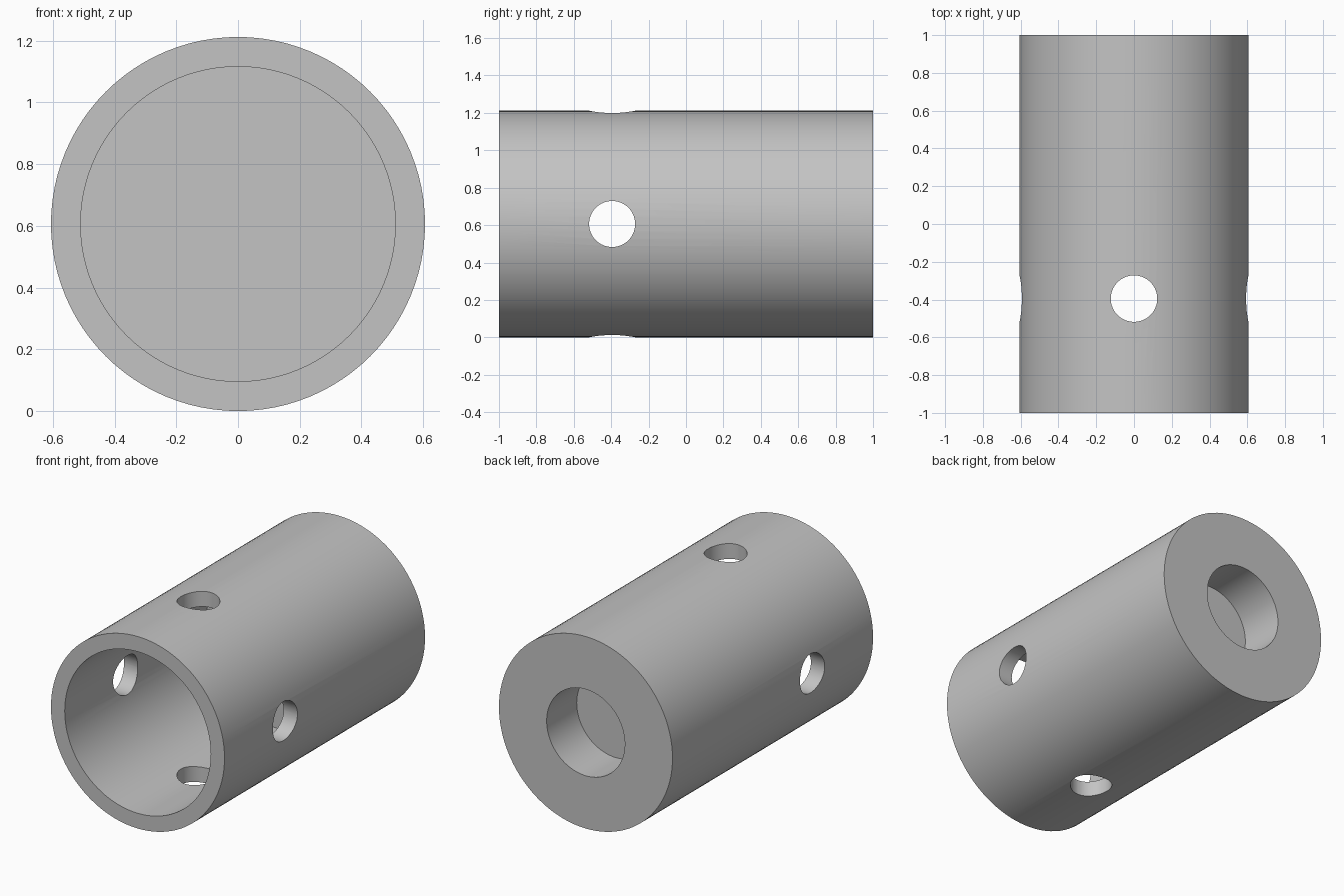
import bpy, bmesh, math
from mathutils import Matrix, Vector

cube = bpy.data.objects.get("Cube")
if cube:
    bpy.data.objects.remove(cube)

R = 0.606            # outer radius, also the height of the axis
BORE = 0.51          # front bore radius
SOCKET = 0.273       # rear socket radius
BORE_END, SOCKET_END = 0.4, 0.7
HOLE_Y, HOLE_R = -0.395, 0.123

grey = bpy.data.materials.new("plain grey")
grey.use_nodes = True
colour = (0.55, 0.55, 0.55, 1)
grey.diffuse_color = colour
grey.node_tree.nodes["Principled BSDF"].inputs["Base Color"].default_value = colour


def make_object(name, bm):
    bmesh.ops.recalc_face_normals(bm, faces=bm.faces)
    mesh = bpy.data.meshes.new(name)
    bm.to_mesh(mesh)
    bm.free()
    mesh.materials.append(grey)
    obj = bpy.data.objects.new(name, mesh)
    bpy.context.collection.objects.link(obj)
    return obj


# Tube body: half section (radius, y) turned around the long axis
section = [(0, BORE_END), (BORE, BORE_END), (BORE, -1), (R, -1),
           (R, 1), (SOCKET, 1), (SOCKET, SOCKET_END), (0, SOCKET_END)]
bm = bmesh.new()
verts = [bm.verts.new((r, y, R)) for r, y in section]
edges = [bm.edges.new(pair) for pair in zip(verts, verts[1:])]
bmesh.ops.spin(bm, geom=verts + edges, cent=(0, 0, R), axis=(0, 1, 0),
               angle=math.tau, steps=96, use_duplicate=False)
bmesh.ops.remove_doubles(bm, verts=bm.verts, dist=0.0001)
body = make_object("tube_body", bm)

# Two round cutters crossing the tube, one upright and one sideways
bpy.context.view_layer.objects.active = body
body.select_set(True)
for name, axis in (("upright_cutter", "Z"), ("sideways_cutter", "Y")):
    bm = bmesh.new()
    turn = Matrix.Rotation(math.pi / 2 if axis == "Y" else 0, 4, "Y")
    place = Matrix.Translation(Vector((0, HOLE_Y, R))) @ turn
    bmesh.ops.create_cone(bm, cap_ends=True, segments=64, radius1=HOLE_R,
                          radius2=HOLE_R, depth=1.6, matrix=place)
    cutter = make_object(name, bm)
    cutter.hide_render = True
    cut = body.modifiers.new(name, "BOOLEAN")
    cut.operation = "DIFFERENCE"
    cut.solver = "EXACT"
    cut.object = cutter
    bpy.ops.object.modifier_apply(modifier=cut.name)
    bpy.data.objects.remove(cutter)

bpy.ops.object.shade_smooth_by_angle(angle=math.radians(30))
